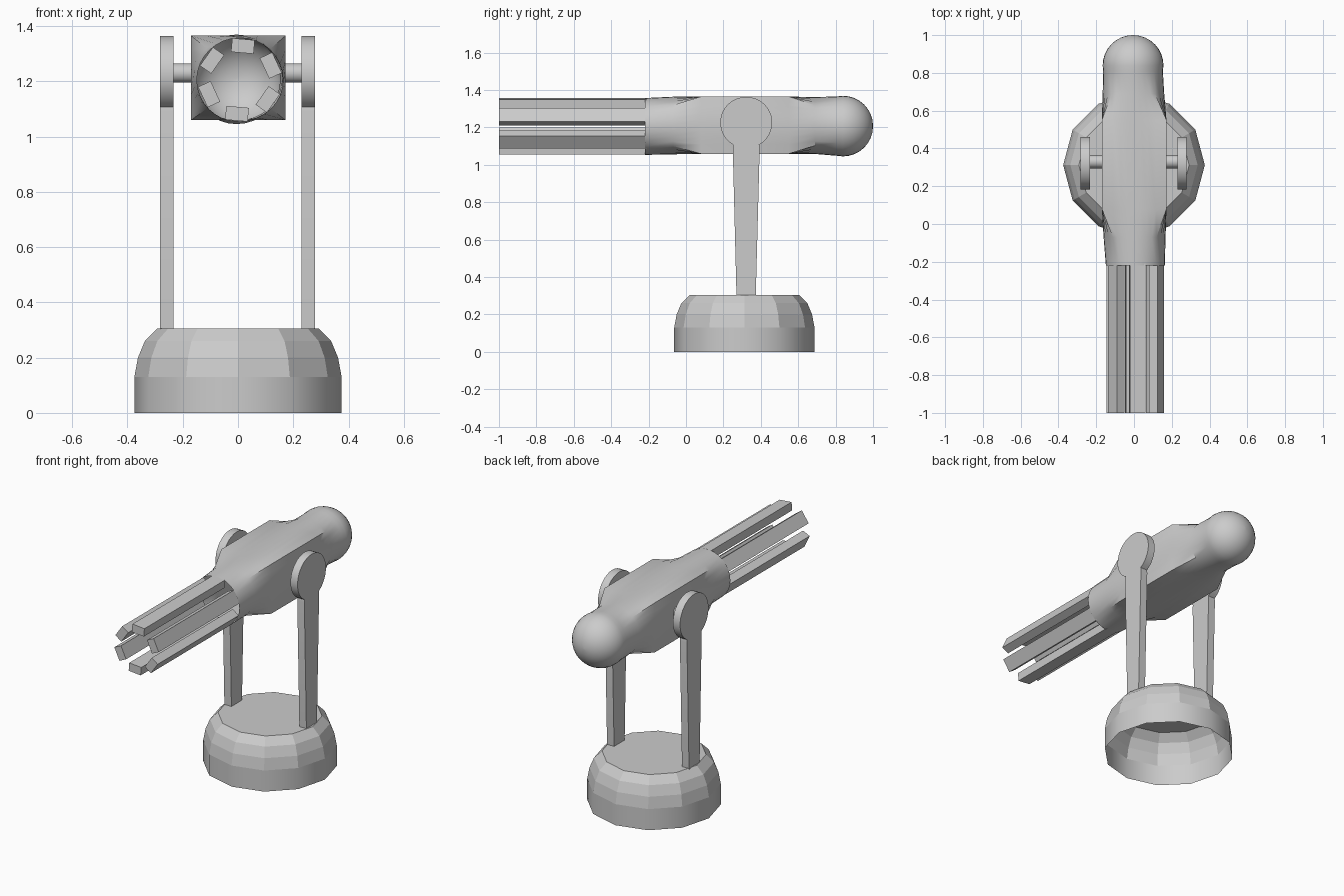
import bpy, bmesh
from math import sin, cos, pi, radians
from mathutils import Matrix, Vector

if "Cube" in bpy.data.objects:
    bpy.data.objects.remove(bpy.data.objects["Cube"])


def finish(bm, name, smooth_angle=None):
    bmesh.ops.recalc_face_normals(bm, faces=bm.faces)
    me = bpy.data.meshes.new(name)
    bm.to_mesh(me)
    bm.free()
    ob = bpy.data.objects.new(name, me)
    bpy.context.collection.objects.link(ob)
    if smooth_angle:
        bpy.ops.object.select_all(action='DESELECT')
        ob.select_set(True)
        bpy.context.view_layer.objects.active = ob
        bpy.ops.object.shade_smooth_by_angle(angle=radians(smooth_angle))
    return ob


def loft(bm, rings):
    """Skin a list of point rings; returns the vertex rings and the faces of each band."""
    vs = [[bm.verts.new(p) for p in r] for r in rings]
    bands = []
    for a, b in zip(vs, vs[1:]):
        n = len(a)
        bands.append([bm.faces.new((a[i], a[(i + 1) % n], b[(i + 1) % n], b[i])) for i in range(n)])
    return vs, bands


# Base: twelve-sided shell, open underneath, with a smooth lower wall
bm = bmesh.new()
profile = [(0.375, 0), (0.375, 0.13), (0.362, 0.2), (0.337, 0.26), (0.292, 0.305)]
rings = [[(r * cos(i * pi / 6), 0.312 + r * sin(i * pi / 6), z) for i in range(12)] for r, z in profile]
vs, bands = loft(bm, rings)
bm.faces.new(vs[-1])
for f in bands[0]:
    f.smooth = True
finish(bm, "base")

# Support arms with round heads, and the pivot pins
for side, tag in ((-1, "left"), (1, "right")):
    x_in, x_out = side * 0.232 - 0.002, side * 0.28 - 0.002
    start, end = radians(-60), radians(240)
    outline = [(0.373, 0.3), (0.394, 1.09)]
    outline += [(0.322 + 0.139 * cos(t), 1.226 + 0.137 * sin(t))
                for t in (start + (end - start) * i / 28 for i in range(29))]
    outline += [(0.25, 1.09), (0.27, 0.3)]
    bm = bmesh.new()
    vs, _ = loft(bm, [[(x, y, z) for y, z in outline] for x in (x_in, x_out)])
    for ring in vs:
        bm.faces.new(ring)
    finish(bm, f"{tag}_arm", 30)

    bm = bmesh.new()
    bmesh.ops.create_cone(bm, cap_ends=True, segments=20, radius1=0.035, radius2=0.035, depth=0.08,
                          matrix=Matrix.Translation((side * 0.2, 0.33, 1.23)) @ Matrix.Rotation(pi / 2, 4, 'Y'))
    finish(bm, f"{tag}_pivot_pin", 40)


# Barrel body: round muzzle collar, square block, waisted neck and domed tail
def section(y, cx, cz, hx, hz, square=False, n=32):
    pts = []
    for i in range(n):
        c, s = cos(2 * pi * i / n), sin(2 * pi * i / n)
        k = 1 / max(abs(c), abs(s)) if square else 1
        pts.append((cx + hx * c * k, y, cz + hz * s * k))
    return pts


rings = [section(-0.22, 0.007, 1.205, 0.156, 0.152),
         section(-0.07, 0.003, 1.21, 0.164, 0.154),
         section(0.08, 0.001, 1.212, 0.171, 0.153, True),
         section(0.55, 0.001, 1.212, 0.171, 0.153, True),
         section(0.69, -0.003, 1.21, 0.163, 0.152)]
for i in range(10):
    t = -0.2 + (pi / 2 + 0.17) * i / 9
    rings.append(section(0.84 + 0.16 * sin(t), -0.005, 1.207, 0.161 * cos(t), 0.162 * cos(t)))
bm = bmesh.new()
vs, _ = loft(bm, rings)
bm.faces.new(vs[-1])
finish(bm, "barrel_body", 32)

# Six long muzzle prongs around the collar
for k in range(6):
    bm = bmesh.new()
    bmesh.ops.create_cube(bm, size=1)
    bmesh.ops.scale(bm, vec=Vector((0.05, 0.79, 0.082)), verts=bm.verts)
    bmesh.ops.translate(bm, vec=Vector((0.123, -0.605, 0)), verts=bm.verts)
    spin = Matrix.Translation((0.007, 0, 1.205)) @ Matrix.Rotation(-radians(85 + 60 * k), 4, 'Y')
    bm.transform(spin)
    finish(bm, f"prong_{k + 1}")
